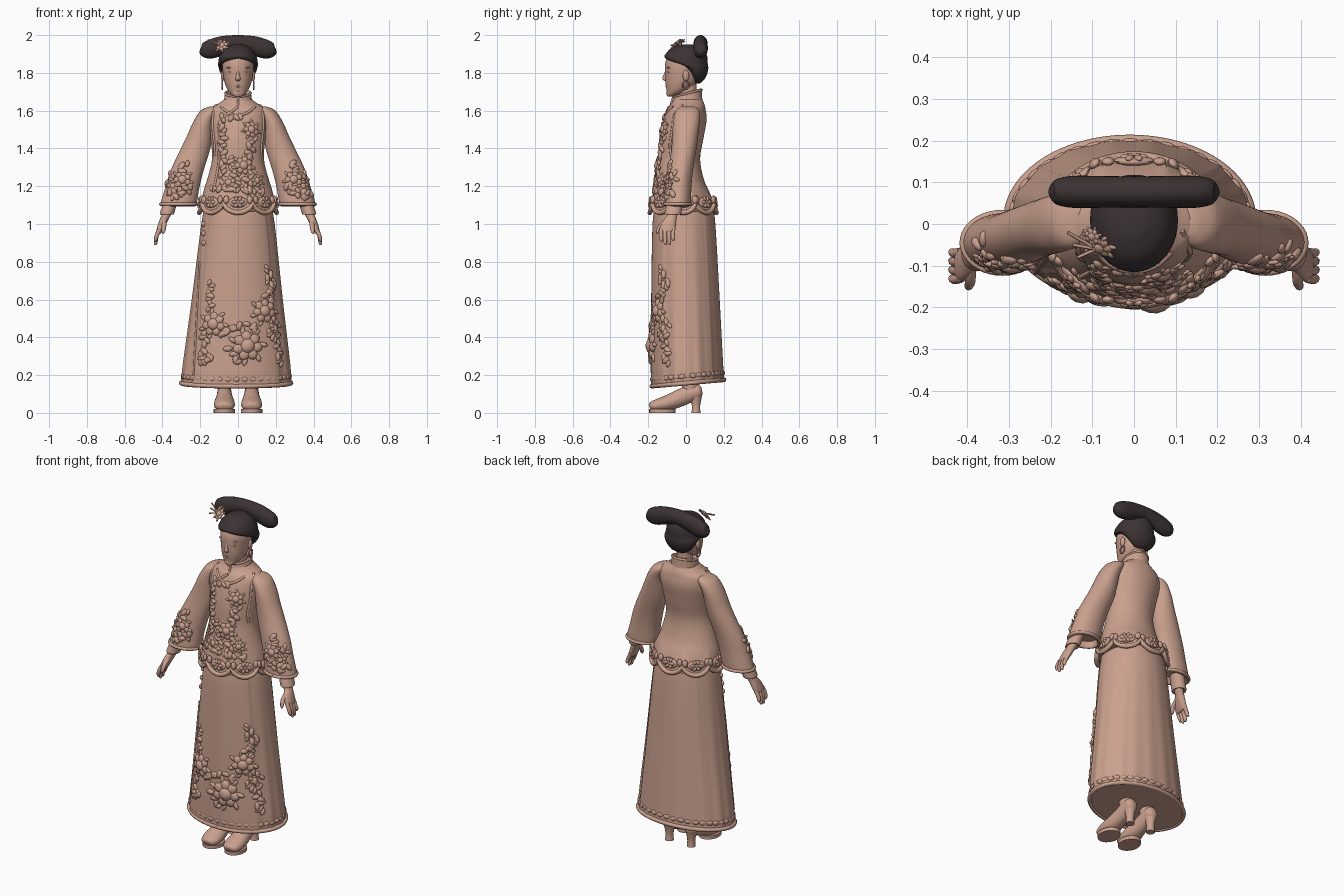
import bpy, bmesh, math, random
from mathutils import Vector, Matrix
from mathutils.bvhtree import BVHTree

random.seed(4)
cube = bpy.data.objects.get("Cube")
if cube:
    bpy.data.objects.remove(cube)
X, Y, Z = Vector((1, 0, 0)), Vector((0, 1, 0)), Vector((0, 0, 1))
parts = []


def material(name, color):
    m = bpy.data.materials.new(name)
    m.use_nodes = True
    m.diffuse_color = color
    m.node_tree.nodes["Principled BSDF"].inputs["Base Color"].default_value = color
    return m


CLAY = material("warm clay", (0.59, 0.355, 0.272, 1))
HAIR = material("dark brown", (0.045, 0.032, 0.034, 1))


def finish(name, bm, mat):
    bmesh.ops.recalc_face_normals(bm, faces=bm.faces)
    mesh = bpy.data.meshes.new(name)
    bm.to_mesh(mesh)
    bm.free()
    mesh.materials.append(mat)
    obj = bpy.data.objects.new(name, mesh)
    bpy.context.collection.objects.link(obj)
    parts.append(obj)


def loft(name, rings, mat=CLAY, n=24, ref=None, warp=None, steps=4):
    """Skin ellipses (x, y, z, a, b); level unless ref is given, then square to the path."""
    r = [Vector(q) for q in rings]
    r = [r[0]] + r + [r[-1]]
    path = []
    for i in range(1, len(r) - 2):
        p, q, s, w = r[i - 1:i + 3]
        for k in range(steps):
            t = k / steps
            path.append((q * 2 + (s - p) * t + (p * 2 - q * 5 + s * 4 - w) * t ** 2
                         + (q * 3 - p - s * 3 + w) * t ** 3) / 2)
    path.append(r[-1])
    bm = bmesh.new()
    loops = []
    for i, q in enumerate(path):
        c, u, v = Vector(q[:3]), X, Y
        if ref:
            t = Vector((path[min(i + 1, len(path) - 1)] - path[max(i - 1, 0)])[:3]).normalized()
            u = ref.cross(t).normalized()
            v = t.cross(u)
        loop = []
        for k in range(n):
            a = 2 * math.pi * k / n
            p = c + u * max(q[3], .001) * math.cos(a) + v * max(q[4], .001) * math.sin(a)
            loop.append(bm.verts.new(warp(p, c, a) if warp else p))
        loops.append(loop)
    for lo, hi in zip(loops, loops[1:]):
        for k in range(n):
            bm.faces.new((lo[k], lo[k - 1], hi[k - 1], hi[k]))
    bm.faces.new(loops[0])
    bm.faces.new(loops[-1])
    bm.normal_update()
    tree = BVHTree.FromBMesh(bm)
    finish(name, bm, mat)
    return tree


def tube(name, pts, radius, ref=Y, steps=3):
    loft(name, [(*p, radius, radius) for p in pts], CLAY, 8, ref, None, steps)


def blobs(name, mats):
    bm = bmesh.new()
    for m in mats:
        bmesh.ops.create_icosphere(bm, subdivisions=2, radius=1, matrix=m)
    finish(name, bm, CLAY)


def ball(loc, size):
    return Matrix.Translation(loc) @ Matrix.Diagonal((*size, 1))


def frame(loc, normal, spin=0):
    return (Matrix.Translation(loc) @ normal.to_track_quat('Z', 'Y').to_matrix().to_4x4()
            @ Matrix.Rotation(spin, 4, 'Z'))


def flower(loc, normal, s):
    """Domed bloom with overlapping petals and ragged leaves."""
    out = [frame(loc, normal) @ ball((0, 0, s * .06), (s * .48, s * .48, s * .32))]
    for k in range(7):
        f = frame(loc, normal, k * math.tau / 7 + s * 9)
        out.append(f @ ball((s * .55, 0, 0), (s * .4, s * .34, s * .2)))
        out.append(f @ ball((s * .95, s * .2, -s * .04), (s * .32, s * .16, s * .13)))
    return out


def on_front(tree, x, z):
    loc, nrm, _, _ = tree.ray_cast(Vector((x, -1, z)), Y)
    if loc is None:
        return None, None
    return loc, (nrm if nrm.y < 0 else -nrm)


def embroider(name, tree, flowers, vines):
    out = []
    for x, z, s in flowers:
        loc, nrm = on_front(tree, x, z)
        if loc:
            out += flower(loc, nrm, s)
    for x0, z0, x1, z1 in vines:
        count = int(math.hypot(x1 - x0, z1 - z0) / .02) + 1
        for k in range(count + 1):
            t = k / count
            loc, nrm = on_front(tree, x0 + (x1 - x0) * t + random.uniform(-.014, .014), z0 + (z1 - z0) * t)
            if loc:
                s = random.uniform(.018, .027)
                out.append(frame(loc, nrm, random.uniform(0, 6)) @ ball((0, 0, 0), (s, s * .6, s * .5)))
    blobs(name, out)


def hoop(center, rx, ry, height, count=96):
    """Closed path round the body; height maps the angle from the front to z."""
    out = []
    for k in range(count + 1):
        a = math.tau * k / count
        out.append((center[0] + rx * math.sin(a), center[1] - ry * math.cos(a), height(a)))
    return out


def seam(name, tree, spots, radius, ref=Y):
    tube(name, [p for x, z in spots for p in [on_front(tree, x, z)[0]] if p], radius, ref)


# Skirt with overlapping front and back panels
def skirt_warp(p, c, a):
    s = math.sin(a)
    f = 1.025 if s < -.62 else 1.015 if s > .66 else 1
    f += .01 * math.cos(a * 18) * (1.1 - c.z) * (s > -.62)
    q = c + (p - c) * f
    q.z += .09 * p.y * max(0, 1 - c.z)
    return q


skirt = loft("skirt", [(0, -.01, 1.12, .17, .145), (0, -.01, 1, .194, .163), (-.004, -.002, .6, .24, .178),
                       (-.008, .006, .25, .283, .188), (-.01, .01, .15, .29, .19)], n=144, warp=skirt_warp, steps=6)
tube("skirt_hem", hoop((-.01, .01), .291, .192, lambda a: .158 - .017 * math.cos(a)), .012, ref=Z, steps=1)
blobs("hem_relief", [frame(Vector(p), Vector((p[0], p[1] * 2, 0))) @ ball((0, 0, 0), (.02, .014, .008))
                     for p in hoop((-.009, .008), .286, .19, lambda a: .195 - .017 * math.cos(a), 40)])
embroider("skirt_embroidery", skirt, [(.05, .355, .085), (.14, .54, .068), (-.13, .47, .068)],
          [(.16, .77, .17, .6), (.19, .7, .15, .62), (.2, .5, .22, .26), (.18, .46, .17, .4), (-.14, .69, -.15, .55),
           (-.17, .42, -.2, .27), (-.09, .42, .0, .46), (-.04, .34, .0, .27), (.06, .47, .1, .44), (-.14, .3, -.17, .27)])
seam("skirt_panel_edge", skirt, [(-.193 - .052 * (1 - z), z) for z in (1.02, .8, .6, .4, .2)], .006)
blobs("skirt_buttons", [ball(p, (.014, .012, .016)) for z in (1.0, .95, .9)
                        for p in [on_front(skirt, -.18, z)[0]] if p])


# Jacket with a scalloped hem
def scallop(a):
    return .05 * abs(math.cos(4 * a)) ** .6


def jacket_warp(p, c, a):
    p.z -= scallop(a + math.pi / 2) * max(0, min(1, (1.18 - c.z) / .07))
    return p


jacket = loft("jacket", [(0, .01, 1.67, .06, .07), (0, .01, 1.64, .1, .085), (0, .003, 1.61, .148, .1),
                         (0, -.006, 1.55, .158, .115), (0, -.025, 1.45, .145, .117), (0, -.037, 1.34, .138, .112),
                         (0, -.032, 1.22, .168, .132), (0, -.018, 1.14, .196, .164), (0, -.015, 1.11, .204, .174)],
              n=96, warp=jacket_warp, steps=5)
tube("jacket_hem", hoop((0, -.015), .205, .176, lambda a: 1.11 - scallop(a)), .013, ref=Z, steps=1)
medallions = []
for k in range(8):
    d = Vector((math.sin(k * math.tau / 8), -math.cos(k * math.tau / 8), 0))
    f = frame(Vector((d.x * .198, d.y * .168 - .016, 1.115)), d + Z * .15)
    medallions += [f @ ball((0, 0, 0), (.05, .03, .012))]
    medallions += [f @ Matrix.Rotation(j * math.tau / 6, 4, 'Z') @ ball((.02, 0, .008), (.014, .009, .008))
                   for j in range(6)]
    medallions += [f @ ball((e * .062, .014, 0), (.016, .022, .01)) for e in (-1, 1)]
blobs("hem_medallions", medallions)
seam("jacket_closing", jacket, ((0, 1.62), (-.04, 1.59), (-.08, 1.56), (-.105, 1.5), (-.1, 1.35), (-.115, 1.25),
                                (-.13, 1.17)), .007)
seam("neckline_trim", jacket, [(x * .03, 1.575 + x * x * .005) for x in range(-3, 4)], .007, Z)
embroider("jacket_embroidery", jacket, [(.07, 1.5, .046), (.03, 1.31, .052), (-.05, 1.22, .04), (.1, 1.23, .038)],
          [(-.085, 1.57, -.08, 1.2), (.08, 1.45, .06, 1.36), (-.05, 1.35, .0, 1.2), (.06, 1.27, .05, 1.18),
           (.02, 1.57, -.03, 1.56), (-.13, 1.19, .13, 1.17)])


# Standing collar, higher at the back
def collar_warp(p, c, a):
    p.z += .28 * p.y
    return p


loft("collar", [(0, .0, 1.61, .088, .09), (0, .004, 1.64, .077, .082), (0, .01, 1.69, .068, .074),
                (0, .011, 1.692, .06, .066), (0, .012, 1.66, .05, .055)], warp=collar_warp, n=32)
tube("collar_trim", hoop((0, .01), .067, .073, lambda a: 1.692 - .018 * math.cos(a), 32), .006, ref=Z, steps=1)
tube("collar_opening", [(0, -.083, 1.615), (0, -.078, 1.64), (0, -.066, 1.675)], .006)
loft("neck", [(0, .015, 1.6, .05, .05), (0, .01, 1.7, .043, .047), (0, .005, 1.78, .043, .05)])

# Head and face
loft("head", [(0, -.085, 1.674, .012, .012), (0, -.077, 1.682, .028, .025), (0, -.05, 1.703, .05, .052),
              (0, -.028, 1.74, .068, .08), (0, -.016, 1.79, .079, .094), (0, -.012, 1.85, .083, .098),
              (0, -.01, 1.9, .065, .08), (0, -.01, 1.93, .03, .04)], n=32)
loft("nose", [(0, -.1, 1.825, .007, .006), (0, -.106, 1.795, .008, .01), (0, -.111, 1.77, .013, .015),
              (0, -.104, 1.758, .011, .01)], n=12)
blobs("lips", [ball((0, -.099, z), (.019, .01, .006)) for z in (1.737, 1.728)])
blobs("chin", [ball((0, -.087, 1.693), (.02, .018, .016))])


# Hair, parted in the middle with the hairline rising to the parting
def hair_warp(p, c, a):
    front = max(0, -math.sin(a))
    p.z += max(0, 1.9 - c.z) * front * (.55 - 2.4 * abs(p.x))
    return p


loft("hair", [(0, .05, 1.745, .035, .025), (0, .052, 1.765, .066, .045), (0, .05, 1.795, .09, .062),
              (0, .035, 1.825, .102, .083), (0, .004, 1.85, .105, .111), (0, 0, 1.89, .097, .112),
              (0, .005, 1.93, .07, .085), (0, .01, 1.95, .03, .04)], HAIR, 48, warp=hair_warp)
loft("hair_roll", [(x, .077, z, a, b) for x, z, a, b in
                   ((-.2, 1.925, .008, .01), (-.19, 1.923, .028, .034), (-.15, 1.925, .038, .05),
                    (-.08, 1.945, .038, .05), (0, 1.957, .037, .043), (.08, 1.945, .038, .05),
                    (.15, 1.925, .038, .05), (.19, 1.923, .028, .034), (.2, 1.925, .008, .01))], HAIR, 28, Z)
blobs("hair_flower", flower(Vector((-.085, -.055, 1.945)), Vector((-.3, -.7, .6)), .036)
      + flower(Vector((-.1, -.03, 1.965)), Vector((-.5, -.3, .8)), .022))
for k in range(3):
    tube(f"hair_pin_{k}", [(-.09, -.06, 1.95), (-.135 - .012 * k, -.08 + .03 * k, 1.945 + .015 * k)], .004, Z)

for s, side in ((1, "left"), (-1, "right")):
    blobs(f"{side}_eye", [ball((s * .034, -.092, 1.803), (.016, .008, .006)),
                          ball((s * .036, -.091, 1.828), (.026, .01, .005))])
    blobs(f"{side}_ear", [ball((s * .081, .0, 1.785), (.01, .018, .03))])
    tube(f"{side}_earring", [(s * .083, .018 * math.sin(k), 1.735 + .022 * math.cos(k)) for k in range(7)], .004, X)
    seam(f"{side}_armhole_trim", jacket, [(s * x, z) for x, z in ((.115, 1.63), (.132, 1.58), (.133, 1.5),
                                                                  (.124, 1.42), (.126, 1.36))], .007)

    # Flared sleeve and its embroidery
    sleeve = loft(f"{side}_sleeve", [(s * x, y, z, a, b) for x, y, z, a, b in
                  ((.13, .01, 1.622, .02, .035), (.148, .008, 1.6, .05, .063), (.182, .002, 1.54, .055, .07),
                   (.205, -.005, 1.46, .068, .068), (.228, -.012, 1.39, .079, .066), (.267, -.028, 1.29, .087, .066),
                   (.293, -.038, 1.2, .09, .067), (.315, -.045, 1.105, .095, .07), (.315, -.045, 1.098, .08, .058),
                   (.31, -.045, 1.13, .07, .05))], n=40)
    tube(f"{side}_cuff_trim", hoop((s * .315, -.045), .094, .07, lambda a: 1.105, 40), .009, ref=Z, steps=1)
    embroider(f"{side}_sleeve_embroidery", sleeve, [(s * .295, 1.235, .05), (s * .345, 1.2, .036)],
              [(s * .25, 1.2, s * .39, 1.16), (s * .28, 1.32, s * .3, 1.28), (s * .35, 1.27, s * .37, 1.22),
               (s * .27, 1.17, s * .36, 1.14)])

    # Inner cuff and hand
    loft(f"{side}_inner_cuff", [(s * .345, -.055, 1.15, .036, .04), (s * .372, -.067, 1.07, .038, .044),
                                (s * .377, -.07, 1.05, .036, .042), (s * .375, -.07, 1.055, .025, .03)])
    loft(f"{side}_palm", [(s * .365, -.065, 1.08, .024, .028), (s * .384, -.075, 1.04, .022, .027),
                          (s * .402, -.09, 1.0, .02, .038), (s * .416, -.1, .965, .016, .04),
                          (s * .42, -.1, .95, .01, .034)], ref=Y)
    for k, tip in enumerate((.905, .888, .89, .91)):
        y = -.13 + .021 * k
        loft(f"{side}_finger_{k}", [(s * .414, y, .975, .011, .011), (s * .43, y - .003, .94, .011, .011),
                                    (s * .436, y, tip + .01, .009, .009), (s * .436, y, tip, .003, .003)], n=10, ref=Y)
    loft(f"{side}_thumb", [(s * .392, -.1, 1.02, .012, .014), (s * .392, -.134, .99, .012, .013),
                           (s * .396, -.15, .96, .009, .01), (s * .397, -.154, .948, .003, .003)], n=10, ref=X)

    # Leg and heeled shoe
    x = s * .072
    loft(f"{side}_leg", [(x, .015, .3, .045, .05), (x, .02, .16, .037, .044), (x, .028, .1, .034, .042)])
    loft(f"{side}_shoe", [(x, -.192, .03, .022, .014), (x, -.18, .034, .043, .026), (x, -.14, .042, .055, .036),
                          (x, -.09, .055, .053, .042), (x, -.03, .08, .043, .046), (x, .03, .105, .038, .045),
                          (x, .07, .115, .034, .038), (x, .085, .118, .015, .018)], ref=Z)
    loft(f"{side}_sole", [(x, -.125, 0, .057, .07), (x, -.125, .02, .057, .07)], steps=1)
    loft(f"{side}_heel", [(x, .053, 0, .024, .024), (x, .053, .04, .022, .022), (x, .05, .09, .031, .035)])

# Smooth shading with crisp edges
bpy.ops.object.select_all(action='DESELECT')
for obj in parts:
    obj.select_set(True)
bpy.context.view_layer.objects.active = parts[0]
bpy.ops.object.shade_smooth_by_angle(angle=math.radians(50))
